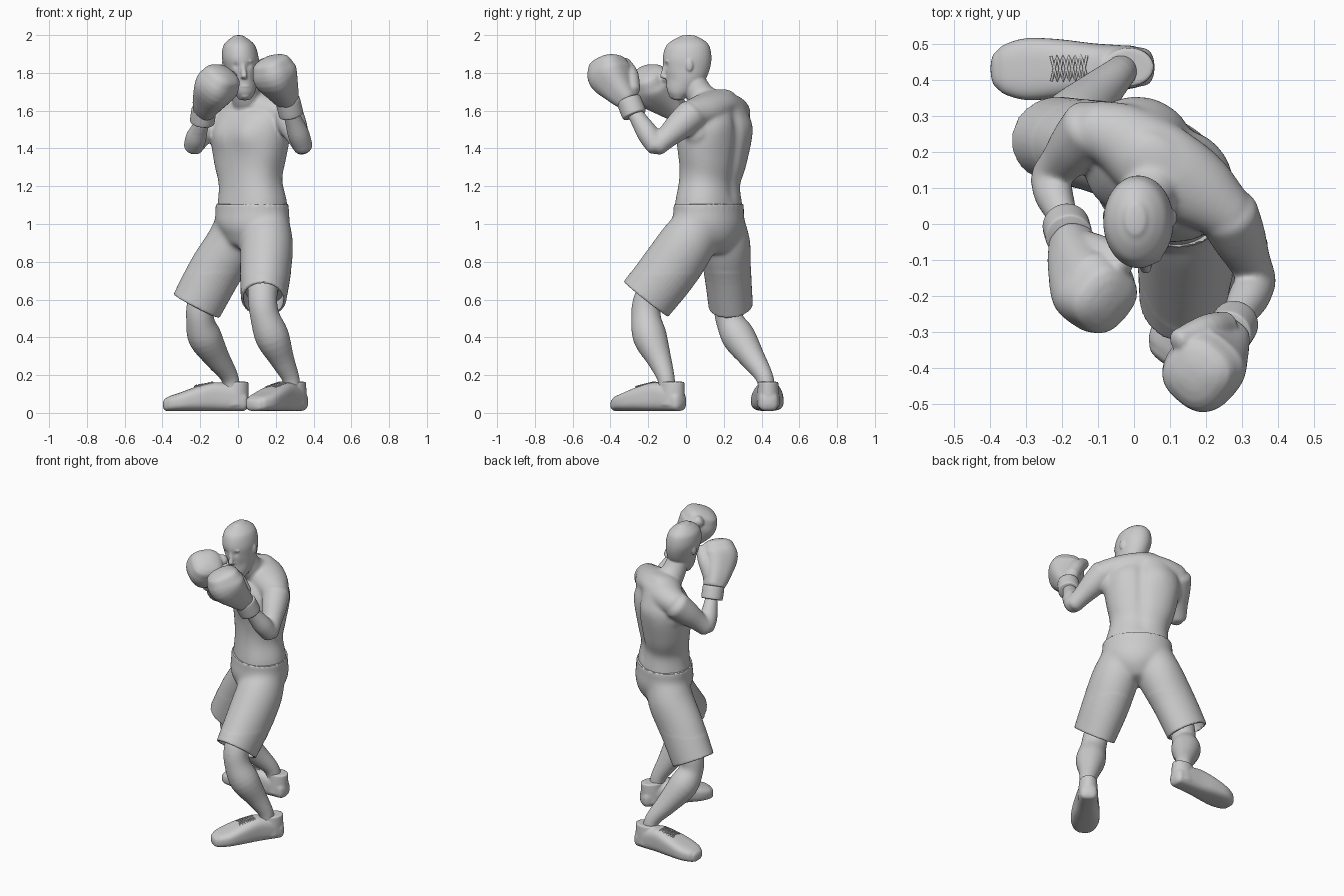
import bpy, bmesh, math
from mathutils import Vector

if "Cube" in bpy.data.objects:
    bpy.data.objects.remove(bpy.data.objects["Cube"])

U = Vector((0.77, -0.64, 0))      # across the shoulders
F = Vector((-0.64, -0.77, 0))     # where the chest faces
Z = Vector((0, 0, 1))


def loft(bm, pts, side=(1, 0, 0), e=2.0, axis=None, caps=(1, 1), n=36, sub=4, bulge=0.55):
    """Tube through (x, y, z, a[, b]) sections with rounded or flat ends."""
    P = [Vector(p if len(p) == 5 else (*p, p[3])) for p in pts]
    P = [2 * P[0] - P[1]] + P + [2 * P[-1] - P[-2]]
    R = []
    for i in range(1, len(P) - 2):
        p0, p1, p2, p3 = P[i - 1:i + 3]
        for k in range(sub):
            t = k / sub
            R.append(0.5 * (2 * p1 + (p2 - p0) * t + (2 * p0 - 5 * p1 + 4 * p2 - p3) * t * t
                            + (3 * p1 - p0 - 3 * p2 + p3) * t ** 3))
    R.append(P[-2])
    C = [Vector(r[:3]) for r in R]
    T = [Vector(axis) if axis else (C[min(i + 1, len(C) - 1)] - C[max(i - 1, 0)]).normalized()
         for i in range(len(C))]
    rings = [(c, t, r[3], r[4]) for c, t, r in zip(C, T, R)]
    for end, sign in ((0, -1), (-1, 1)):
        if caps[end]:
            c, t, a, b = rings[end]
            dome = [(c + t * sign * bulge * min(a, b) * math.sin(w), t, a * math.cos(w), b * math.cos(w))
                    for w in (0.4, 0.8, 1.15, 1.4)]
            rings = dome[::-1] + rings if sign < 0 else rings + dome
    loops = []
    for c, t, a, b in rings:
        v = t.cross(Vector(side)).normalized()
        u = v.cross(t)
        loop = []
        for k in range(n):
            x, y = math.cos(math.tau * k / n), math.sin(math.tau * k / n)
            x, y = (math.copysign(abs(q) ** (2 / e), q) for q in (x, y))
            loop.append(bm.verts.new(c + u * a * x + v * b * y))
        loops.append(loop)
    for A, B in zip(loops, loops[1:]):
        for k in range(n):
            bm.faces.new((A[k], A[(k + 1) % n], B[(k + 1) % n], B[k]))
    bm.faces.new(loops[0][::-1])
    bm.faces.new(loops[-1])


def ball(bm, c, size):
    vs = bmesh.ops.create_uvsphere(bm, u_segments=20, v_segments=12, radius=1)["verts"]
    for v in vs:
        v.co = Vector(c) + Vector([v.co[i] * size[i] for i in range(3)])


def solid(name, bm, voxel=0, smooth=0, dents=(), where=lambda co: True):
    """Fuse the lofts into one skin, relax it, then push in or pull out soft dents."""
    bmesh.ops.recalc_face_normals(bm, faces=bm.faces)
    me = bpy.data.meshes.new(name)
    bm.to_mesh(me)
    bm.free()
    ob = bpy.data.objects.new(name, me)
    bpy.context.collection.objects.link(ob)
    bpy.context.view_layer.objects.active = ob
    if voxel:
        m = ob.modifiers.new("fuse", "REMESH")
        m.mode, m.voxel_size = "VOXEL", voxel
        bpy.ops.object.modifier_apply(modifier="fuse")
    if smooth:
        g = ob.vertex_groups.new(name="relax")
        g.add([v.index for v in ob.data.vertices if where(v.co)], 1, "REPLACE")
        m = ob.modifiers.new("relax", "SMOOTH")
        m.factor, m.iterations, m.vertex_group = 0.5, smooth, "relax"
        bpy.ops.object.modifier_apply(modifier="relax")
    for c, r, move in dents:
        c, move = Vector(c), Vector(move)
        for v in ob.data.vertices:
            d = (v.co - c).length_squared / (r * r)
            if d < 6:
                v.co += move * math.exp(-d)
    for o in bpy.context.selected_objects:
        o.select_set(False)
    ob.select_set(True)
    bpy.ops.object.shade_smooth_by_angle(angle=math.radians(50))
    return ob


# Torso, shoulders and arms in one skin
neck = [(.07, .15, 1.6, .1), (.042, .078, 1.68, .075), (.03, .035, 1.76, .064)]
bm = bmesh.new()
loft(bm, [(.075, .12, 1.02, .195, .152), (.075, .12, 1.1, .195, .152), (.066, .125, 1.22, .177, .138),
          (.063, .14, 1.33, .203, .148), (.065, .15, 1.45, .225, .158), (.068, .16, 1.54, .222, .148),
          (.07, .165, 1.61, .178, .118), (.07, .155, 1.66, .12, .09)], side=U, e=2.3)
loft(bm, neck)
shoulders = [(-.118, .268, 1.58), (.262, .028, 1.578)]
elbows = [(-.238, .13, 1.408), (.345, -.157, 1.408)]
wrists = [(-.188, 0, 1.54), (.275, -.28, 1.6)]
loft(bm, [(*shoulders[0], .078), (-.03, .235, 1.6, .1, .085), (.07, .165, 1.62, .12, .09),
          (.17, .1, 1.605, .108, .085), (*shoulders[1], .078)], side=F)                    # yoke
loft(bm, [(-.1, .255, 1.49, .07, .07), (.07, .155, 1.47, .14, .13), (.235, .045, 1.49, .07, .07)], side=F)
for s, l, w in zip(shoulders, elbows, wrists):
    s, l, w = Vector(s), Vector(l), Vector(w)
    loft(bm, [(*s, .085), (*s.lerp(l, .35), .076), (*s.lerp(l, .7), .06), (*l, .052)])
    loft(bm, [(*l, .052), (*l.lerp(w, .35), .058), (*l.lerp(w, .7), .048), (*w, .04)])
chest = Vector((.065, .15, 0))
dents = [(chest + U * s * .09 + F * .14 + Z * 1.47, .08, F * .018) for s in (-1, 1)]
dents += [(chest - F * .15 + Z * (1.16 + .035 * k), .038, F * .007) for k in range(13)]
dents += [(chest - F * .13 + U * s * .12 + Z * 1.52, .07, F * -.008) for s in (-1, 1)]
solid("torso_and_arms", bm, .007, 28, dents)

# Head and neck
bm = bmesh.new()
loft(bm, neck)
loft(bm, [(.036, -.04, 1.665, .036, .034), (.034, -.028, 1.70, .057, .07), (.028, -.003, 1.76, .076, .102),
          (.02, .005, 1.82, .088, .121), (.012, .006, 1.88, .097, .129), (.007, .009, 1.94, .086, .116),
          (.005, .012, 1.972, .060, .085), (.004, .013, 1.99, .033, .05)], axis=Z, bulge=.3)
loft(bm, [(.025, -.108, 1.85, .013), (.03, -.115, 1.81, .014), (.033, -.122, 1.78, .017)])       # nose
for p, s in (((.034, -.094, 1.728), (.026, .012, .007)), ((.034, -.092, 1.714), (.022, .01, .008)),
             ((.037, -.07, 1.683), (.026, .02, .02)), ((.033, -.112, 1.776), (.02, .014, .009)),
             ((.02, -.098, 1.862), (.06, .018, .01)),
             ((-.077, .022, 1.84), (.01, .02, .033)), ((.11, .018, 1.84), (.01, .02, .033))):
    ball(bm, p, s)                                                                # lips, chin, brow, ears
solid("head", bm, .005, 7, [((-.012, -.11, 1.838), .016, (0, .007, 0)), ((.06, -.11, 1.838), .016, (0, .007, 0)),
                            ((-.04, -.085, 1.765), .03, (.003, .003, 0)),
                            ((.1, -.085, 1.765), .03, (-.003, .003, 0))])

# Shorts with hollow leg openings
legs = [[(.03, .18, 1.04, .12, .12), (0, .19, .97, .133, .132), (-.04, .205, .88, .14, .138),
         (-.125, .22, .745, .142, .125), (-.22, .237, .565, .137, .117)],
        [(.135, .06, 1.04, .12, .12), (.15, .045, .97, .13, .138), (.152, -.005, .88, .14, .152),
         (.145, -.1, .745, .135, .155), (.135, -.212, .602, .12, .15)]]
bm = bmesh.new()
loft(bm, [(.075, .12, 1.105, .21, .165), (.075, .12, 1.06, .212, .168), (.075, .118, 1.0, .212, .174),
          (.068, .115, .94, .17, .162), (.055, .11, .875, .1, .12)], side=U, caps=(0, 1), bulge=.2)
for leg in legs:
    loft(bm, leg, caps=(1, 0))
shorts = solid("shorts", bm, .008, 60, where=lambda c: .74 < c.z < 1.07)
for leg in legs:
    hem, up = Vector(leg[-1][:3]), Vector(leg[-2][:3])
    d = (hem - up).normalized()
    bm = bmesh.new()
    loft(bm, [(*(hem - d * .07), leg[-1][3] - .016, leg[-1][4] - .016),
              (*(hem + d * .04), leg[-1][3] - .012, leg[-1][4] - .012)], caps=(0, 0))
    cutter = solid("hem_cutter", bm)
    cutter.hide_render = True
    bpy.context.view_layer.objects.active = shorts
    m = shorts.modifiers.new("hem", "BOOLEAN")
    m.operation, m.solver, m.object = "DIFFERENCE", "EXACT", cutter
    bpy.ops.object.modifier_apply(modifier="hem")
    bpy.data.objects.remove(cutter)

# Lower legs
bm = bmesh.new()
loft(bm, [(-.15, .225, .69, .085), (-.195, .222, .57, .076), (-.2, .232, .49, .074), (-.175, .28, .4, .089),
          (-.11, .352, .29, .067), (-.045, .415, .19, .047), (-.03, .43, .1, .045)])
loft(bm, [(.135, -.13, .71, .085), (.13, -.2, .6, .077), (.143, -.212, .51, .078), (.182, -.19, .4, .09),
          (.235, -.14, .28, .064), (.28, -.105, .18, .046), (.285, -.1, .1, .045)])
solid("lower_legs", bm, .008, 5)

# Gloves and cuffs
gloves = {
    "right": ([(-.175, -.045, 1.6, .06), (-.155, -.1, 1.65, .082), (-.115, -.178, 1.725, .108, .112),
               (-.085, -.208, 1.778, .095, .098)],
              [(-.135, -.06, 1.65, .042), (-.085, -.08, 1.73, .043), (-.03, -.118, 1.785, .034)],
              (-.19, .0, 1.535), (-.18, -.035, 1.61)),
    "left": ([(.26, -.31, 1.66, .062), (.235, -.35, 1.71, .083), (.198, -.4, 1.785, .108, .114),
              (.178, -.415, 1.842, .095, .1)],
             [(.25, -.285, 1.71, .043), (.2, -.295, 1.79, .043), (.125, -.325, 1.85, .034)],
             (.283, -.272, 1.575), (.262, -.305, 1.66))}
for side, (fist, thumb, lo, hi) in gloves.items():
    bm = bmesh.new()
    loft(bm, fist, side=U, e=2.6, bulge=.5)
    loft(bm, thumb)
    solid(side + "_glove", bm, .006, 10)
    bm = bmesh.new()
    lo, hi = Vector(lo), Vector(hi)
    loft(bm, [(*lo, .058), (*lo.lerp(hi, .08), .065), (*lo.lerp(hi, .5), .066),
              (*lo.lerp(hi, .92), .065), (*hi, .06)], caps=(0, 0))
    solid(side + "_cuff", bm)

# Shoes with crossed laces; profile is (along, half width, height)
profile = [(.03, .052, .1), (.08, .06, .13), (.17, .068, .152), (.27, .082, .132), (.36, .086, .1),
           (.42, .069, .08), (.44, .052, .068)]
for side, heel, d in (("right", (.06, .437, 0), (-1, -.02, 0)), ("left", (.345, -.012, 0), (-.59, -.807, 0))):
    heel, d = Vector(heel), Vector(d).normalized()
    w = Z.cross(d)
    bm = bmesh.new()
    loft(bm, [(*(heel + d * t + Z * (.01 + h / 2)), a, h / 2) for t, a, h in profile], side=w, axis=d, e=3)
    loft(bm, [(*(heel + d * .085 + Z * .04), .08, .062), (*(heel + d * .078 + Z * .11), .073, .058),
              (*(heel + d * .075 + Z * .165), .07, .053)], side=d, axis=Z, caps=(0, 0))
    solid(side + "_shoe", bm, .006, 6)
    cu = bpy.data.curves.new(side + "_laces", "CURVE")
    cu.dimensions, cu.bevel_depth, cu.bevel_resolution = "3D", .004, 1
    for flip in (-1, 1):
        sp = cu.splines.new("POLY")
        sp.points.add(36)
        for k, p in enumerate(sp.points):
            s, t = flip * (1 - abs((k / 6) % 2 - 1) * 2), .19 + .1 * k / 36
            p.co = (*(heel + d * t + w * s * .034 + Z * (.168 - .2 * (t - .17) - .007 * s * s)), 1)
    bpy.context.collection.objects.link(bpy.data.objects.new(side + "_laces", cu))
